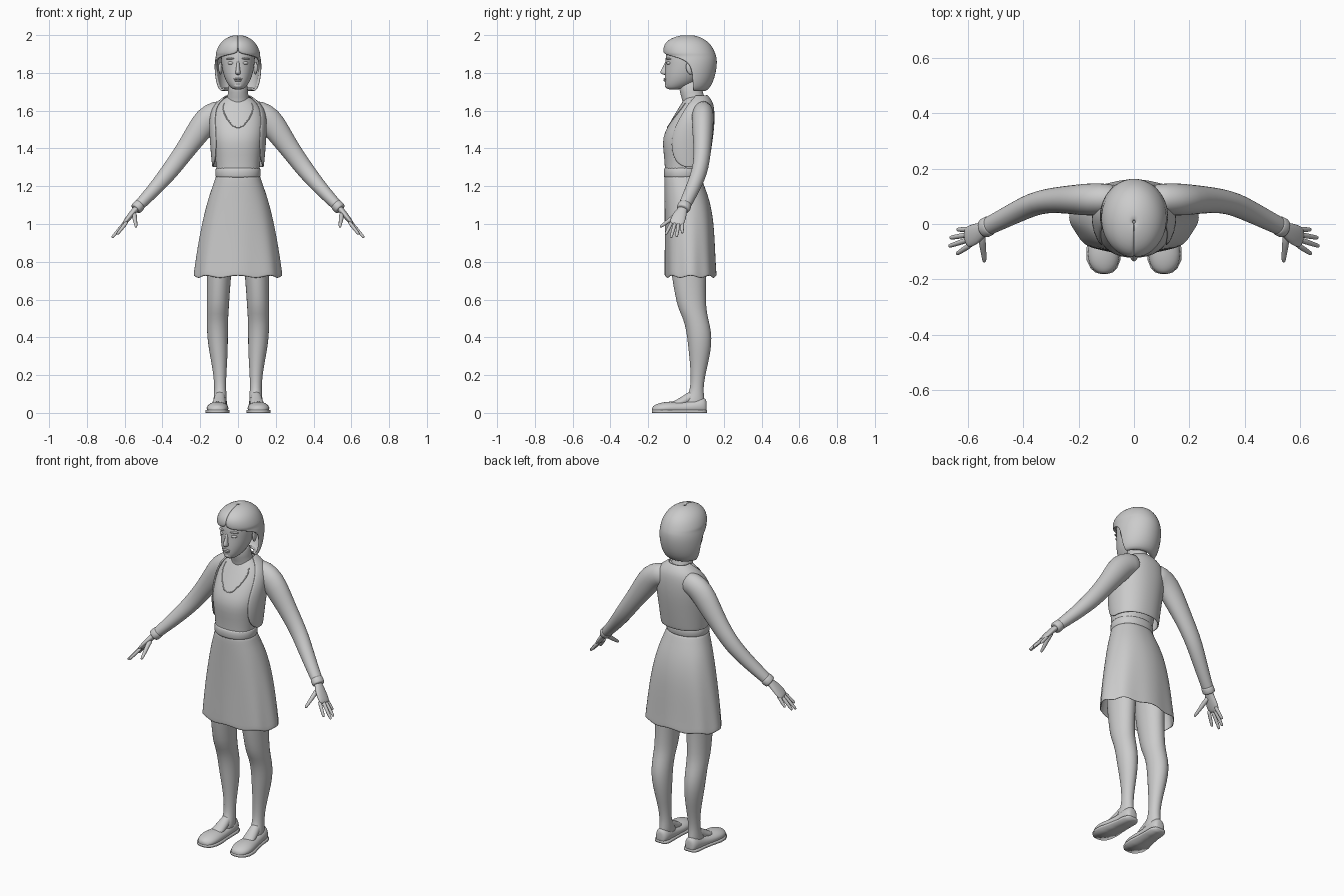
import bpy, bmesh
from math import sin, cos, pi, radians, copysign
from mathutils import Vector, Matrix, Euler


def finish(name, bm, mirror=False, thick=0, subdiv=1):
    bmesh.ops.recalc_face_normals(bm, faces=bm.faces)
    me = bpy.data.meshes.new(name)
    bm.to_mesh(me)
    bm.free()
    me.shade_smooth()
    ob = bpy.data.objects.new(name, me)
    bpy.context.collection.objects.link(ob)
    if mirror:
        ob.modifiers.new("mirror", 'MIRROR').use_mirror_merge = False
    if thick:
        m = ob.modifiers.new("thickness", 'SOLIDIFY')
        m.thickness, m.offset = thick, -1
    if subdiv:
        m = ob.modifiers.new("smooth", 'SUBSURF')
        m.levels = m.render_levels = subdiv
    return ob


def skin(name, rings, closed=True, caps=True, **kw):
    """Join successive rings of points into a surface."""
    bm = bmesh.new()
    vs = [[bm.verts.new(p) for p in r] for r in rings]
    n = len(vs[0])
    for a, b in zip(vs, vs[1:]):
        for i in range(n if closed else n - 1):
            j = (i + 1) % n
            bm.faces.new((a[i], a[j], b[j], b[i]))
    if closed and caps:
        bm.faces.new(vs[0])
        bm.faces.new(vs[-1])
    return finish(name, bm, **kw)


def section(z, rx, yf, yb, gap=None, ripple=0, p=1.0, n=32, x0=0):
    """Horizontal oval; angle 0 faces front, gap opens the front (degrees)."""
    cy, ry = (yf + yb) / 2, (yb - yf) / 2
    pts = []
    for i in range(n):
        a = 2 * pi * i / n
        if gap is not None:
            g = radians(gap)
            a = g + (2 * pi - 2 * g) * i / (n - 1)
        s, c = sin(a), cos(a)
        k = 1 + ripple * cos(8 * a)
        pts.append(Vector((x0 + rx * k * copysign(abs(s) ** p, s),
                           cy - ry * k * copysign(abs(c) ** p, c),
                           z + ripple * .3 * cos(8 * a))))
    return pts


def tube(name, path, ref=(0, 1, 0), n=12, **kw):
    """Tapered limb; path entries are x, y, z, width radius, thickness radius."""
    rings = []
    for i, (x, y, z, w, t) in enumerate(path):
        a, b = path[max(i - 1, 0)], path[min(i + 1, len(path) - 1)]
        d = (Vector(b[:3]) - Vector(a[:3])).normalized()
        u = Vector(ref)
        u = (u - d * u.dot(d)).normalized()
        v = d.cross(u)
        rings.append([Vector((x, y, z)) + u * w * cos(2 * pi * k / n) + v * t * sin(2 * pi * k / n)
                      for k in range(n)])
    return skin(name, rings, mirror=True, **kw)


def blob(name, loc, scale, rot=(0, 0, 0), mirror=False):
    bm = bmesh.new()
    mat = Matrix.LocRotScale(Vector(loc), Euler([radians(r) for r in rot]), Vector(scale))
    bmesh.ops.create_uvsphere(bm, u_segments=20, v_segments=12, radius=1, matrix=mat)
    return finish(name, bm, mirror=mirror, subdiv=0)


# Torso with fitted top
torso = skin("torso", [section(*s, p=.88) for s in [
    (1.22, .112, -.108, .07), (1.27, .113, -.112, .073), (1.33, .118, -.113, .085),
    (1.40, .128, -.122, .1), (1.46, .137, -.124, .12), (1.52, .14, -.096, .133),
    (1.58, .138, -.06, .14), (1.63, .115, -.03, .138), (1.66, .08, -.01, .122),
    (1.68, .052, .0, .1)]])

# Neck
skin("neck", [section(*s) for s in [
    (1.61, .075, -.025, .12), (1.65, .06, -.015, .108), (1.69, .052, -.033, .088),
    (1.77, .052, -.045, .08)]])

# Scoop neckline trim, snapped to the torso surface
curve = bpy.data.curves.new("neckline_trim", 'CURVE')
curve.dimensions, curve.bevel_depth, curve.bevel_resolution = '3D', .003, 2
spline = curve.splines.new('POLY')
spline.points.add(24)
for i, pt in enumerate(spline.points):
    a = pi * i / 24
    hit = torso.closest_point_on_mesh(Vector((.085 * cos(a), -.15 + .13 * abs(cos(a)) ** 2, 1.655 - .12 * sin(a) ** .8)))[1]
    pt.co = (*hit, 1)
bpy.context.collection.objects.link(bpy.data.objects.new("neckline_trim", curve))

# Short open jacket body
skin("jacket_body", [section(*s, p=.92) for s in [
    (1.30, .138, -.11, .118, 88), (1.315, .139, -.115, .121, 70), (1.35, .142, -.122, .127, 57),
    (1.42, .148, -.13, .138, 51), (1.50, .153, -.113, .149, 50), (1.56, .152, -.08, .152, 53),
    (1.61, .14, -.05, .15, 56), (1.645, .115, -.025, .143, 62), (1.67, .08, .0, .125, 72),
    (1.685, .06, .0, .112, 85)]], closed=False, thick=.008)

# Sleeves
tube("sleeve", [
    (.05, .092, 1.595, .05, .06), (.11, .09, 1.59, .058, .068), (.165, .088, 1.555, .06, .074),
    (.22, .088, 1.475, .054, .064), (.28, .087, 1.39, .047, .053), (.342, .079, 1.305, .043, .049),
    (.39, .06, 1.245, .042, .044), (.45, .03, 1.175, .038, .037), (.53, -.01, 1.092, .033, .029),
    (.538, -.014, 1.084, .033, .029)], n=16)
tube("cuff", [(.515, -.003, 1.107, .034, .03), (.522, -.006, 1.1, .037, .033),
              (.54, -.015, 1.081, .037, .033), (.544, -.017, 1.077, .033, .029)], n=16)

# Hands
tube("palm", [(.515, -.004, 1.105, .024, .018), (.545, -.019, 1.075, .026, .017),
              (.57, -.035, 1.045, .04, .016), (.595, -.046, 1.013, .041, .013),
              (.61, -.052, .995, .034, .009)])
for i, (base, tip) in enumerate([((.592, -.077, 1.006), (.64, -.108, .945)),
                                 ((.602, -.058, 1.003), (.668, -.08, .927)),
                                 ((.602, -.039, 1.003), (.664, -.05, .932)),
                                 ((.594, -.02, 1.008), (.638, -.02, .952))]):
    pts = [Vector(base).lerp(Vector(tip), f) for f in (-.15, .3, .65, .95, 1)]
    tube("finger_%d" % (i + 1), [(*q, r, r) for q, r in zip(pts, (.011, .0105, .0095, .008, .004))], n=8)
tube("thumb", [(.548, -.03, 1.06, .014, .014), (.548, -.07, 1.035, .014, .014),
               (.543, -.1, 1.01, .011, .011), (.54, -.132, .988, .009, .009),
               (.54, -.138, .983, .004, .004)], ref=(1, 0, 0), n=8)

# Waistband and flared skirt
skin("waistband", [section(*s, p=.92) for s in [
    (1.24, .119, -.117, .079), (1.25, .12, -.118, .08), (1.295, .12, -.118, .082),
    (1.30, .117, -.115, .08)]])
skin("skirt", [section(z, rx, f, b, ripple=r, p=.9, n=64) for z, rx, f, b, r in [
    (1.255, .117, -.115, .077, 0), (1.22, .127, -.115, .09, 0), (1.16, .149, -.114, .113, 0),
    (1.10, .166, -.113, .13, .003), (1.02, .185, -.112, .144, .006), (.92, .204, -.111, .15, .011),
    (.82, .219, -.111, .154, .016), (.74, .229, -.111, .158, .02), (.72, .231, -.111, .16, .021)]],
    caps=False, thick=.006)

# Legs
skin("leg", [section(z, rx, f, b, x0=x, n=20) for z, x, rx, f, b in [
    (1.10, .082, .078, -.08, .11), (.95, .09, .078, -.092, .122), (.82, .098, .07, -.086, .114), (.72, .101, .065, -.076, .106),
    (.62, .105, .061, -.058, .106), (.55, .107, .059, -.042, .108), (.50, .109, .057, -.015, .118),
    (.43, .109, .056, .002, .135), (.36, .106, .053, .01, .136), (.28, .1, .044, .019, .122),
    (.20, .096, .034, .025, .102), (.13, .094, .031, .023, .092), (.09, .094, .034, .008, .096),
    (.05, .095, .037, -.03, .1), (.03, .095, .034, -.03, .095)]], mirror=True)
tube("foot_instep", [(.094, .06, .11, .026, .025), (.096, .02, .08, .03, .03),
                     (.1, -.03, .053, .036, .024), (.105, -.08, .038, .04, .018)], ref=(1, 0, 0))

# Slip-on shoes: upper with flat bottom, then sole
foot = [(.11, .096, .018, .06), (.104, .096, .032, .078), (.08, .096, .042, .086), (.03, .098, .044, .068),
        (-.03, .103, .05, .058), (-.085, .108, .06, .062), (-.13, .11, .058, .056),
        (-.16, .109, .045, .046), (-.175, .108, .028, .036), (-.18, .108, .01, .026)]
skin("shoe", [[Vector((x + r * cos(a), y, max(.006, h * (.42 + .58 * sin(a)))))
               for a in [2 * pi * k / 16 for k in range(16)]] for y, x, r, h in foot], mirror=True)
skin("sole", [[Vector((x + sx * (r + .003), y, z)) for sx, z in ((-1, 0), (1, 0), (1, .014), (-1, .014))]
              for y, x, r, h in foot], mirror=True, subdiv=0)

# Head and face
skin("head", [section(*s) for s in [
    (1.712, .018, -.092, -.04), (1.717, .034, -.104, -.01), (1.735, .05, -.111, .03),
    (1.76, .066, -.112, .065), (1.80, .08, -.112, .09), (1.85, .088, -.107, .115),
    (1.90, .092, -.11, .125), (1.95, .075, -.09, .11), (1.98, .04, -.05, .07)]])
skin("nose", [section(*s, n=12) for s in [
    (1.789, .008, -.118, -.095), (1.796, .015, -.135, -.09), (1.806, .014, -.138, -.09),
    (1.825, .01, -.126, -.09), (1.85, .008, -.114, -.09), (1.87, .008, -.106, -.09)]])
blob("upper_lip", (0, -.11, 1.768), (.024, .01, .005))
blob("lower_lip", (0, -.109, 1.759), (.02, .01, .006))
blob("chin", (0, -.094, 1.733), (.024, .018, .016))
blob("eye", (.038, -.091, 1.852), (.017, .012, .009), (0, 0, 22), True)
blob("brow", (.04, -.092, 1.875), (.024, .012, .005), (0, 5, 24), True)
blob("ear", (.093, .02, 1.825), (.01, .02, .034), (12, 0, 14), True)

# Bobbed hair, open around the face, and fringe roll
skin("hair", [section(*s) for s in [
    (1.715, .07, -.05, .085, 105), (1.70, .09, -.06, .1, 103), (1.715, .106, -.08, .122, 100),
    (1.75, .118, -.1, .143, 97), (1.80, .124, -.11, .158, 94), (1.845, .125, -.115, .164, 88),
    (1.87, .123, -.118, .163, 74), (1.885, .121, -.12, .161, 52), (1.898, .119, -.122, .157, 20),
    (1.905, .118, -.122, .155, 0), (1.935, .108, -.122, .142, 0), (1.962, .091, -.109, .121, 0),
    (1.983, .066, -.08, .09, 0), (1.997, .035, -.04, .055, 0), (2.002, .004, .004, .012, 0)]],
    closed=False, thick=.014)
